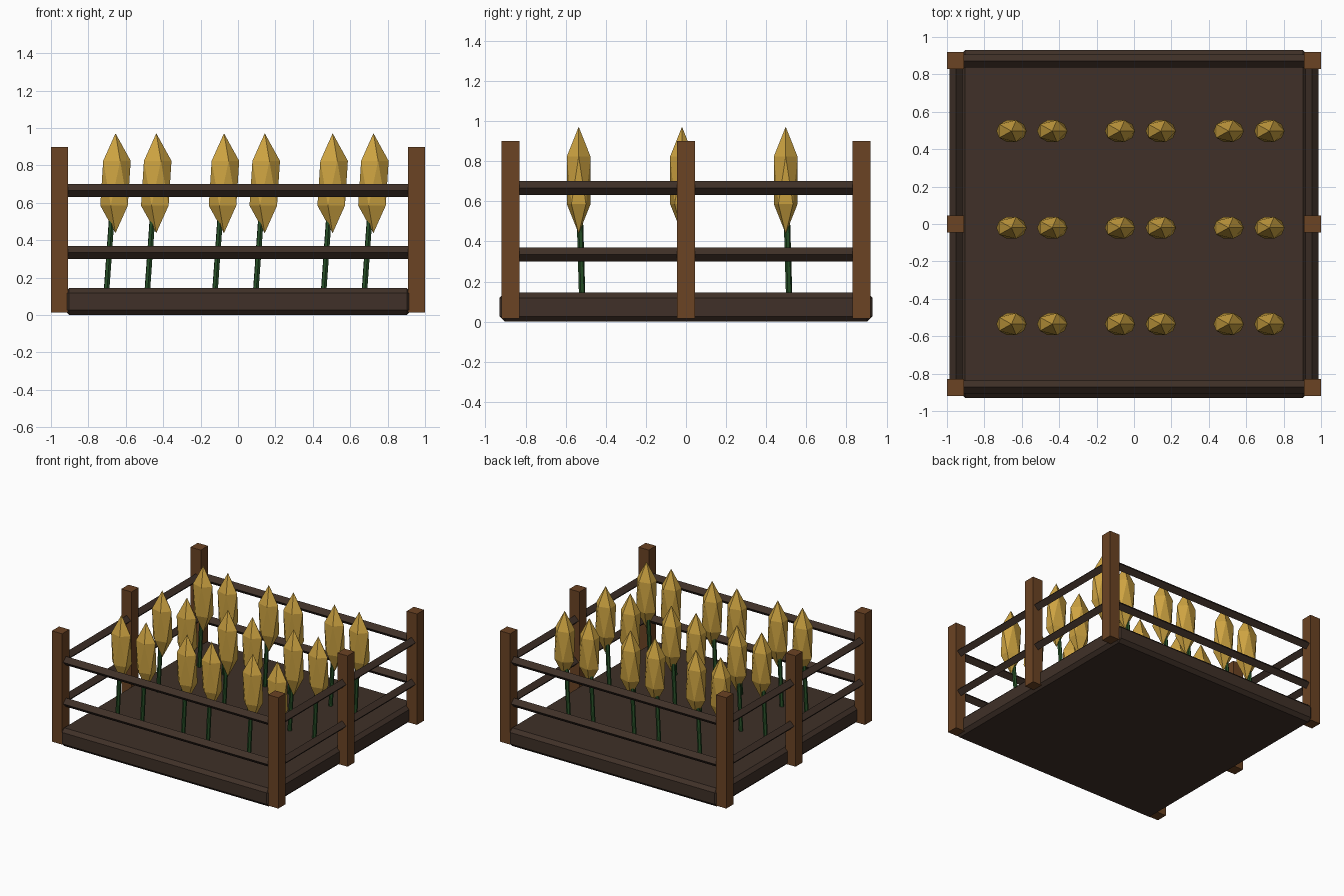
import bpy, bmesh, math
from mathutils import Vector, Matrix

if "Cube" in bpy.data.objects:
    bpy.data.objects.remove(bpy.data.objects["Cube"])


def material(name, rgb):
    m = bpy.data.materials.new(name)
    m.diffuse_color = (*rgb, 1.0)
    m.use_nodes = True
    m.node_tree.nodes["Principled BSDF"].inputs["Base Color"].default_value = m.diffuse_color
    return m


WOOD = material("post wood", (0.147, 0.056, 0.017))
DARK = material("dark earth brown", (0.050, 0.030, 0.021))
GOLD = material("golden bud", (0.61, 0.366, 0.053))
GREEN = material("stem green", (0.020, 0.080, 0.020))


def finish(name, bm, mat):
    mesh = bpy.data.meshes.new(name)
    bm.to_mesh(mesh)
    bm.free()
    mesh.materials.append(mat)
    ob = bpy.data.objects.new(name, mesh)
    bpy.context.collection.objects.link(ob)
    return ob


def box(name, center, size, mat):
    bm = bmesh.new()
    bmesh.ops.create_cube(bm, size=1, matrix=Matrix.Translation(center) @ Matrix.Diagonal((*size, 1)))
    return finish(name, bm, mat)


def rod(name, a, b, radius, sides, mat, spin=0.0):
    """Straight prism running from a to b."""
    a, b = Vector(a), Vector(b)
    turn = (b - a).to_track_quat('Z', 'Y').to_matrix().to_4x4()
    bm = bmesh.new()
    bmesh.ops.create_cone(bm, cap_ends=True, segments=sides, radius1=radius, radius2=radius,
                          depth=(b - a).length,
                          matrix=Matrix.Translation((a + b) / 2) @ turn @ Matrix.Rotation(spin, 4, 'Z'))
    return finish(name, bm, mat)


# Planting bed with chamfered edges
bed = box("soil_bed", (0, 0, 0.0725), (1.86, 1.86, 0.145), DARK)
bevel = bed.modifiers.new("chamfer", 'BEVEL')
bevel.width = 0.027
bevel.segments = 1

# Corner and middle posts
for x in (-0.955, 0.955):
    for y in (-0.875, 0, 0.875):
        box("fence_post", (x, y, 0.4575), (0.09, 0.09, 0.885), WOOD)

# Diamond-section rails, two heights on all four sides
for z in (0.335, 0.667):
    for s in (-1, 1):
        rod("long_rail", (-0.93, s * 0.872, z), (0.93, s * 0.872, z), 0.035, 4, DARK)
        rod("side_rail", (s * 0.952, -0.86, z), (s * 0.952, 0.86, z), 0.035, 4, DARK)

# Three rows of paired buds on leaning stems
for y in (-0.535, -0.02, 0.497):
    for pair in (-0.546, 0.034, 0.615):
        for x in (pair - 0.109, pair + 0.109):
            rod("stem", (x - 0.05, y + 0.018, 0.10), (x - 0.016, y + 0.004, 0.58), 0.016, 6, GREEN)
            bm = bmesh.new()
            bmesh.ops.create_icosphere(bm, subdivisions=1, radius=1,
                                       matrix=Matrix.Translation((x, y, 0.705))
                                       @ Matrix.Diagonal((0.091, 0.069, 0.267, 1)))
            finish("flower_bud", bm, GOLD)
